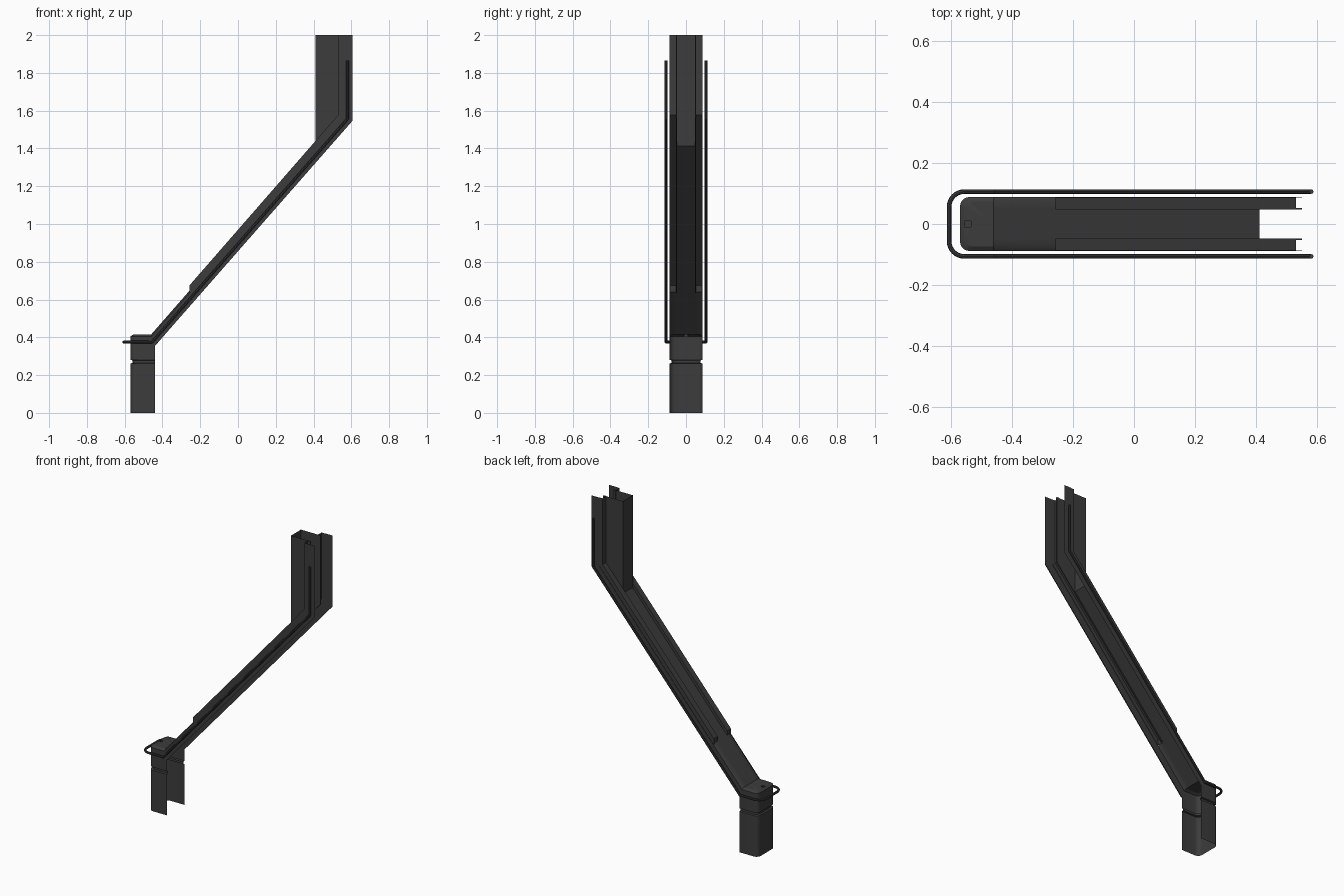
import bpy, bmesh, math

if "Cube" in bpy.data.objects:
    bpy.data.objects.remove(bpy.data.objects["Cube"])

mat = bpy.data.materials.new("dark_grey")
mat.diffuse_color = (0.045, 0.045, 0.045, 1)
mat.use_nodes = True
mat.node_tree.nodes["Principled BSDF"].inputs["Base Color"].default_value = mat.diffuse_color


def make(name, strips, faces=()):
    """Half model (y >= 0) from strips of quads and single faces, mirrored in y."""
    bm = bmesh.new()
    for a, b in strips:
        for i in range(len(a) - 1):
            bm.faces.new([bm.verts.new(p) for p in (a[i], a[i + 1], b[i + 1], b[i])])
    for f in faces:
        bm.faces.new([bm.verts.new(p) for p in f])
    bmesh.ops.remove_doubles(bm, verts=bm.verts, dist=0.0004)
    bmesh.ops.recalc_face_normals(bm, faces=bm.faces)
    me = bpy.data.meshes.new(name)
    bm.to_mesh(me)
    bm.free()
    ob = bpy.data.objects.new(name, me)
    bpy.context.collection.objects.link(ob)
    ob.data.materials.append(mat)
    m = ob.modifiers.new("mirror", 'MIRROR')
    m.use_axis = (False, True, False)
    m.use_clip = True
    m.merge_threshold = 0.0005
    smooth(ob)
    return ob


def smooth(ob):
    bpy.ops.object.select_all(action='DESELECT')
    ob.select_set(True)
    bpy.context.view_layer.objects.active = ob
    bpy.ops.object.shade_smooth_by_angle(angle=math.radians(30))


def at(line, y):
    return [(x, y, z) for x, z in line]


def outline(z, xend, inset=0.0, r=0.03, n=6):
    """Half of the rounded U outline of the post."""
    w, xb = 0.088 - inset, -0.569 + inset
    pts = [(xend, w, z)]
    for i in range(n + 1):
        a = math.pi / 2 * (1 + i / n)
        pts.append((xb + r + r * math.cos(a), w - r + r * math.sin(a), z))
    return pts + [(xb, 0.01, z), (xb, 0, z)]


# Side-view lines of the sloped and upright body
XR = -0.257
lower = [(-0.44, 0.354), (0.605, 1.545), (0.605, 2)]
step = [(-0.458, 0.405), (XR, 0.635), (0.55, 1.561), (0.55, 2)]
plate = [(-0.46, 0.415), (XR, 0.647), (0.41, 1.412), (0.41, 2)]
rail = [(XR, 0.675), (0.53, 1.577), (0.53, 2)]
lower4 = [lower[0], (XR, 0.5627), lower[1], lower[2]]

# Post: open rounded shell with a groove and a chamfered cap
levels = [(0, -0.44, 0), (0.261, -0.44, 0), (0.264, -0.44, 0.01), (0.278, -0.44, 0.01),
          (0.281, -0.44, 0), (0.354, -0.44, 0), (0.405, -0.458, 0)]
rings = [outline(*l) for l in levels]
cap = outline(0.415, -0.46, 0.015, 0.022)
rings.append(cap)
xb = cap[-1][0]
notch = [(xb + 0.02, 0.01, 0.415), (xb + 0.02, 0, 0.415)]
nfloor = [(x, y, 0.405) for x, y, z in (cap[-1], cap[-2], *notch)]
make("post", list(zip(rings, rings[1:])),
     [cap[:-1] + notch + [(-0.46, 0, 0.415)], nfloor,
      [cap[-2], notch[0], nfloor[2], nfloor[1]],
      [notch[0], notch[1], nfloor[3], nfloor[2]]])

# Body: outer walls, centre channel and lower sloped cover
make("sloped_body", [
    (at(lower4, 0.088), at(step, 0.088)),
    (at(plate, 0), at(plate, 0.05)),
    (at(plate[:2], 0.05), at(plate[:2], 0.073)),
    (at(step[:2], 0.088), at(plate[:2], 0.073)),
    (at(plate[1:], 0.05), at(rail, 0.05)),
])

# Rails: raised hollow shoulders beside the channel, with a closed lower end
make("raised_rail", [
    (at(rail, 0.05), at(rail, 0.086)),
    (at(rail, 0.086), at(step[1:], 0.086)),
    (at(step[1:], 0.086), at(step[1:], 0.088)),
], [[(XR, 0.05, 0.64), (XR, 0.086, 0.64), (XR, 0.086, 0.675), (XR, 0.05, 0.675)]])

# Lips: thin ribs along the inner edge of each rail
yi, yo = 0.047, 0.053
make("inner_lip", [
    (at(rail, yi), at(step[1:], yi)),
    (at(rail, yo), at(step[1:], yo)),
    (at(step[1:], yi), at(step[1:], yo)),
    (at(rail, yi), at(rail, yo)),
], [[(x, y, 2) for x, y in ((0.53, yi), (0.53, yo), (0.55, yo), (0.55, yi))]])

# Handle: one thin rod running down one side, around the post and up the other
ty, tx, r = 0.106, -0.605, 0.05
half = [(0.58, ty, 1.865), (0.58, ty, 1.557), (-0.455, ty, 0.375)]
for i in range(9):
    a = math.pi / 2 * (1 + i / 8)
    half.append((tx + r + r * math.cos(a), ty - r + r * math.sin(a), 0.375))
path = half + [(x, -y, z) for x, y, z in reversed(half)]
cu = bpy.data.curves.new("handle_rod", 'CURVE')
cu.dimensions = '3D'
cu.bevel_depth = 0.0075
cu.bevel_resolution = 2
cu.use_fill_caps = True
sp = cu.splines.new('POLY')
sp.points.add(len(path) - 1)
for p, c in zip(sp.points, path):
    p.co = (*c, 1)
rod = bpy.data.objects.new("handle_rod", cu)
bpy.context.collection.objects.link(rod)
cu.materials.append(mat)
bpy.ops.object.select_all(action='DESELECT')
rod.select_set(True)
bpy.context.view_layer.objects.active = rod
bpy.ops.object.convert(target='MESH')
smooth(bpy.context.view_layer.objects.active)
